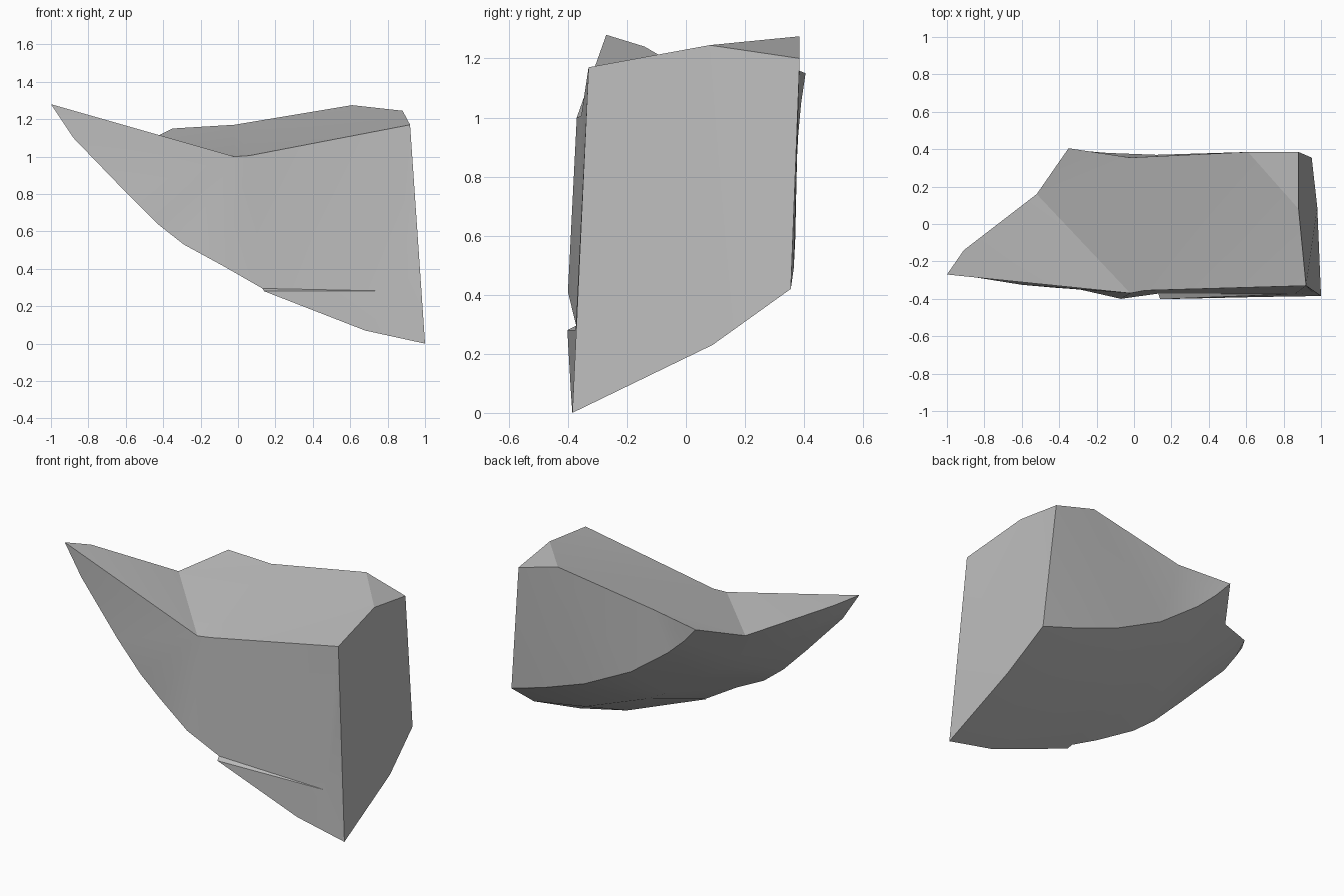
import bpy, bmesh, math
from mathutils import Vector

# Remove the default cube only
cube = bpy.data.objects.get("Cube")
if cube:
    bpy.data.objects.remove(cube, do_unlink=True)


def make_material(name, grey):
    mat = bpy.data.materials.new(name)
    mat.use_nodes = True
    colour = (grey, grey, grey, 1.0)
    mat.diffuse_color = colour
    mat.node_tree.nodes["Principled BSDF"].inputs["Base Color"].default_value = colour
    return mat


bm = bmesh.new()


def rail(*points):
    """Add a chain of vertices along one broken edge."""
    return [bm.verts.new(p) for p in points]


def panel(*corners):
    """Add one facet of the rock."""
    return bm.faces.new(corners)


# Lower front edge, from the left tip to the bottom corner
front_rail = rail(
    (-1, -.27, 1.28), (-.88, -.28, 1.10), (-.6, -.325, .81), (-.43, -.34, .64),
    (-.29, -.35, .53), (-.07, -.4, .41), (.13, -.372, .295), (.14, -.402, .28),
    (.68, -.39, .07), (1, -.385, 0))
tip, bottom_corner = front_rail[0], front_rail[-1]
crack_inner, crack_outer = front_rail[6:8]

# Lower back edge, from the same tip round to the back corner
back_rail = [tip] + rail(
    (-.91, -.14, 1.24), (-.52, .16, 1.065), (-.35, .405, 1.15), (-.26, .39, 1.05),
    (-.14, .38, .94), (.12, .37, .75), (.44, .37, .59), (.72, .365, .49),
    (.95, .355, .42))
wing_side, wing_inner, back_peak = back_rail[1:4]
back_corner = back_rail[-1]

# Upper edges: notch in front, back rim and the clipped right corner
notch, notch_end, top_right = rail((-.02, -.37, 1.0), (.06, -.355, 1.005), (.92, -.33, 1.17))
back_dip, clip_back = rail((-.02, .355, 1.17), (.61, .385, 1.275))
clip_low, clip_front = rail((.88, .385, 1.2), (.88, .08, 1.245))

# Right front edge and the end of the crack
edge_upper, edge_lower = rail((.925, -.345, .72), (.955, -.365, .4))
crack_end, = rail((.86, -.374, .28))

# Top of the wing, main top and clipped corner
panel(tip, wing_side, wing_inner, notch)
panel(notch, wing_inner, back_peak, back_dip)
panel(notch, back_dip, notch_end)
panel(notch_end, back_dip, clip_back, clip_front, top_right)
panel(clip_front, clip_back, clip_low)

# Front of the wing and the main front with its cracked ledge
for a, b in zip(front_rail[:5], front_rail[1:6]):
    panel(notch, a, b)
panel(notch, front_rail[5], crack_inner, notch_end)
panel(notch_end, crack_inner, crack_end, edge_lower, edge_upper, top_right)
panel(crack_inner, crack_outer, crack_end)
panel(crack_outer, front_rail[8], bottom_corner, crack_end)
panel(crack_end, bottom_corner, edge_lower)

# Back, folded below the dip in its rim
panel(back_peak, back_rail[4], back_rail[5], back_dip)
panel(back_dip, back_rail[5], back_rail[6], clip_back)
panel(clip_back, *back_rail[6:], clip_low)

# Underside: two strips meeting on a slightly bulging middle row
bulge = Vector((-.02, .03, -.03))
middle = [tip]
for i, (f, b) in enumerate(zip(front_rail, back_rail)):
    if i:
        amount = min(1, i / 4)
        middle.append(bm.verts.new((f.co + b.co) / 2 + bulge * amount))
middle[-1].co = (.98, .09, .23)
for outer in (front_rail, back_rail):
    panel(tip, outer[1], middle[1])
    for i in range(1, len(middle) - 1):
        panel(outer[i], outer[i + 1], middle[i + 1], middle[i])

# Right end
panel(bottom_corner, middle[-1], back_corner, clip_low, clip_front,
      top_right, edge_upper, edge_lower)

bmesh.ops.triangulate(bm, faces=bm.faces[:], ngon_method='BEAUTY')
bmesh.ops.recalc_face_normals(bm, faces=bm.faces[:])

mesh = bpy.data.meshes.new("rock_fragment")
bm.to_mesh(mesh)
bm.free()
mesh.materials.append(make_material("stone grey", .5))
rock = bpy.data.objects.new("rock_fragment", mesh)
bpy.context.collection.objects.link(rock)

# Soft shading with crisp broken edges
bpy.ops.object.select_all(action='DESELECT')
rock.select_set(True)
bpy.context.view_layer.objects.active = rock
bpy.ops.object.shade_smooth_by_angle(angle=math.radians(28))
